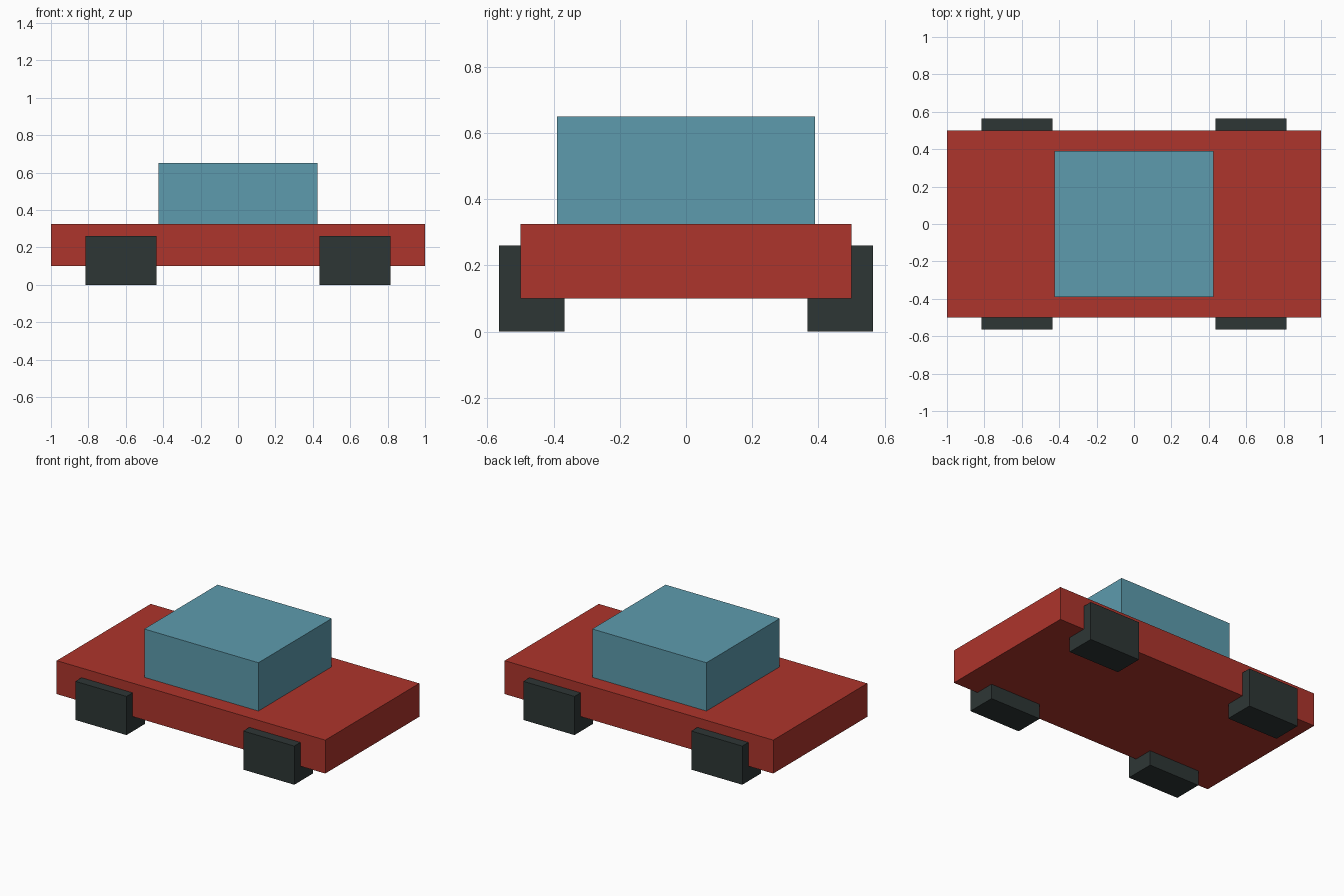
import bpy
import bmesh
from mathutils import Matrix, Vector

cube = bpy.data.objects.get("Cube")
if cube:
    bpy.data.objects.remove(cube, do_unlink=True)


def make_material(name, rgb):
    mat = bpy.data.materials.new(name)
    mat.use_nodes = True
    colour = (*rgb, 1.0)
    mat.diffuse_color = colour
    mat.node_tree.nodes["Principled BSDF"].inputs["Base Color"].default_value = colour
    return mat


def make_box(name, low, high, mat):
    """Flat-sided box between two opposite corners."""
    low, high = Vector(low), Vector(high)
    bm = bmesh.new()
    bmesh.ops.create_cube(bm, size=1, matrix=Matrix.Diagonal((*(high - low), 1)))
    mesh = bpy.data.meshes.new(name)
    bm.to_mesh(mesh)
    bm.free()
    mesh.materials.append(mat)
    obj = bpy.data.objects.new(name, mesh)
    obj.location = (low + high) / 2
    bpy.context.collection.objects.link(obj)
    return obj


red = make_material("body red", (0.42, 0.035, 0.025))
teal = make_material("cabin blue", (0.11, 0.33, 0.42))
black = make_material("tyre black", (0.027, 0.037, 0.036))

# Body slab and cabin
make_box("body", (-1, -0.5, 0.10), (1, 0.5, 0.325), red)
make_box("cabin", (-0.425, -0.39, 0.325), (0.425, 0.39, 0.65), teal)

# Four block wheels, partly sunk into the body
for side_x, x in (("left", 0.625), ("right", -0.625)):
    for side_y, y in (("front", -0.466), ("back", 0.466)):
        make_box(f"{side_y}_{side_x}_wheel",
                 (x - 0.19, y - 0.099, 0), (x + 0.19, y + 0.099, 0.26), black)
